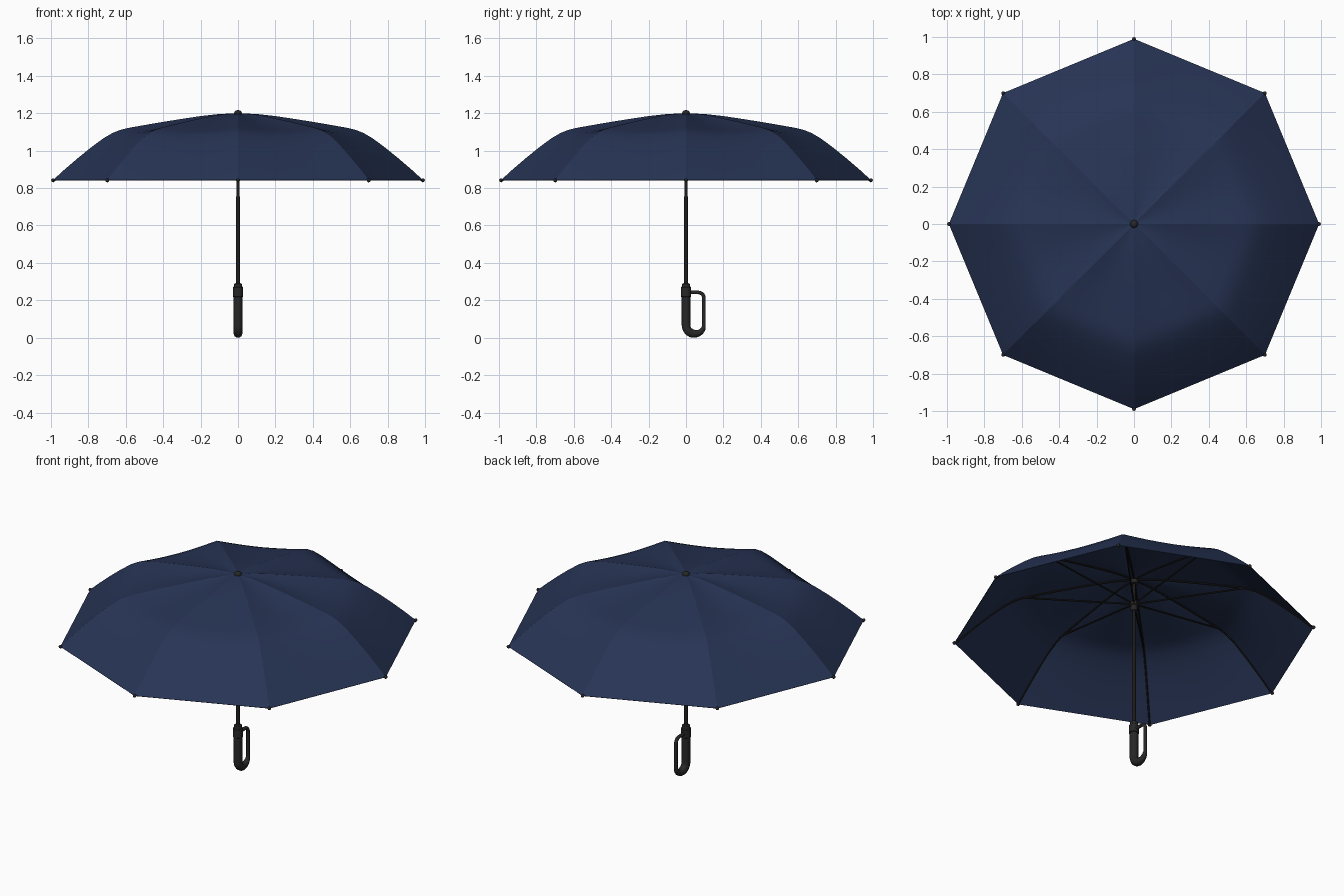
import bpy, bmesh, math
from mathutils import Vector

cube = bpy.data.objects.get("Cube")
if cube:
    bpy.data.objects.remove(cube, do_unlink=True)


def material(name, color):
    m = bpy.data.materials.new(name)
    m.use_nodes = True
    m.diffuse_color = (*color, 1)
    bsdf = m.node_tree.nodes["Principled BSDF"]
    bsdf.inputs["Base Color"].default_value = (*color, 1)
    bsdf.inputs["Roughness"].default_value = 0.7
    return m


NAVY = material("navy fabric", (0.02, 0.034, 0.09))
BLACK = material("black plastic", (0.02, 0.02, 0.02))
METAL = material("dark metal", (0.011, 0.011, 0.011))


def add_mesh(name, bm, mat):
    mesh = bpy.data.meshes.new(name)
    bmesh.ops.recalc_face_normals(bm, faces=bm.faces)
    bm.to_mesh(mesh)
    bm.free()
    mesh.materials.append(mat)
    ob = bpy.data.objects.new(name, mesh)
    bpy.context.collection.objects.link(ob)
    return ob


def smooth(ob, angle=40):
    bpy.ops.object.select_all(action="DESELECT")
    ob.select_set(True)
    bpy.context.view_layer.objects.active = ob
    bpy.ops.object.shade_smooth_by_angle(angle=math.radians(angle))


def lathe(name, profile, mat, steps=24):
    """Turn a (radius, z) profile round the z axis."""
    bm = bmesh.new()
    rings = []
    for r, z in profile:
        rings.append([bm.verts.new((r * math.cos(a), r * math.sin(a), z))
                      for a in (math.tau * i / steps for i in range(steps))])
    for low, high in zip(rings, rings[1:]):
        for i in range(steps):
            j = (i + 1) % steps
            bm.faces.new((low[i], low[j], high[j], high[i]))
    bm.faces.new(rings[0])
    bm.faces.new(rings[-1])
    ob = add_mesh(name, bm, mat)
    smooth(ob)
    return ob


def tube(name, points, radii, mat, sides=8):
    """Sweep a round section along a path."""
    curve = bpy.data.curves.new(name, "CURVE")
    curve.dimensions = "3D"
    curve.bevel_depth = 1
    curve.bevel_resolution = max(0, sides // 4 - 1)
    curve.use_fill_caps = True
    spline = curve.splines.new("POLY")
    spline.points.add(len(points) - 1)
    for p, co, r in zip(spline.points, points, radii):
        p.co = (*co, 1)
        p.radius = r
    temp = bpy.data.objects.new(name, curve)
    bpy.context.collection.objects.link(temp)
    graph = bpy.context.evaluated_depsgraph_get()
    mesh = bpy.data.meshes.new_from_object(temp.evaluated_get(graph))
    bpy.data.objects.remove(temp, do_unlink=True)
    mesh.materials.clear()
    mesh.materials.append(mat)
    ob = bpy.data.objects.new(name, mesh)
    bpy.context.collection.objects.link(ob)
    smooth(ob, 50)
    return ob


# Canopy: eight panels stretched between bent ribs
RIB = [(0.012, 1.2), (0.1, 1.196), (0.2, 1.185), (0.3, 1.17), (0.4, 1.154),
       (0.5, 1.137), (0.59, 1.121), (0.63, 1.111), (0.67, 1.095), (0.72, 1.066),
       (0.79, 1.014), (0.86, 0.957), (0.93, 0.897), (0.99, 0.842)]
PANELS, DIV = 8, 8
bm = bmesh.new()
rows = []
for r, z in RIB:
    row = []
    sag = 0.016 * math.sin(math.pi * r / 0.99)
    for k in range(PANELS):
        a, b = math.tau * k / PANELS, math.tau * (k + 1) / PANELS
        start = Vector((r * math.cos(a), r * math.sin(a), z))
        end = Vector((r * math.cos(b), r * math.sin(b), z))
        for i in range(DIV):
            co = start.lerp(end, i / DIV)
            co.z -= sag * math.sin(math.pi * i / DIV)
            row.append(bm.verts.new(co))
    rows.append(row)
count = PANELS * DIV
for inner, outer in zip(rows, rows[1:]):
    for i in range(count):
        j = (i + 1) % count
        bm.faces.new((inner[i], outer[i], outer[j], inner[j])).smooth = True
    for i in range(0, count, DIV):
        bm.edges.get((inner[i], outer[i])).smooth = False
for e in bm.edges:
    if e.is_boundary:
        e.smooth = False
canopy = add_mesh("canopy", bm, NAVY)
if canopy.data.polygons[0].normal.z < 0:
    canopy.data.flip_normals()
shell = canopy.modifiers.new("cloth thickness", "SOLIDIFY")
shell.thickness = 0.003
shell.offset = -1

# Ribs, stretchers and tips
for k in range(PANELS):
    a = math.tau * k / PANELS

    def at(r, z):
        return (r * math.cos(a), r * math.sin(a), z)

    tube(f"rib_{k + 1}", [at(r, z - 0.009) for r, z in RIB],
         [0.005] * len(RIB), METAL)
    tube(f"stretcher_{k + 1}", [at(0.015, 1.04), at(0.6, 1.108)],
         [0.005] * 2, METAL)
    tip = bmesh.new()
    bmesh.ops.create_uvsphere(tip, u_segments=12, v_segments=8, radius=0.01)
    bmesh.ops.translate(tip, verts=tip.verts, vec=at(0.989, 0.842))
    smooth(add_mesh(f"rib_tip_{k + 1}", tip, BLACK))

# Shaft, runner and crown
lathe("shaft", [(0.012, 0.26), (0.012, 0.33), (0.0105, 0.335), (0.0105, 0.75),
                (0.009, 0.755), (0.009, 1.2)], METAL)
lathe("runner", [(0.014, 0.995), (0.018, 1.0), (0.018, 1.025), (0.024, 1.03),
                 (0.024, 1.05), (0.014, 1.055)], BLACK)
lathe("crown_notch", [(0.022, 1.165), (0.022, 1.188)], BLACK)
lathe("top_cap", [(0.021, 1.194), (0.021, 1.203), (0.018, 1.21),
                  (0.011, 1.215), (0.003, 1.217)], BLACK)

# Handle: thick grip that curls into a thin gate
lathe("handle_collar", [(0.02, 0.215), (0.028, 0.22), (0.028, 0.268),
                        (0.023, 0.272), (0.021, 0.288), (0.012, 0.292)], BLACK)
path, radii = [(0, 0, 0.25), (0, 0, 0.15)], [0.024, 0.024]
for i in range(15):
    t = i / 14
    a = math.pi * (1 + t)
    path.append((0, 0.048 + 0.048 * math.cos(a), 0.066 + 0.045 * math.sin(a)))
    radii.append(0.024 - 0.014 * max(0, t - 0.4) / 0.6)
for i in range(9):
    a = math.pi / 2 * i / 8
    path.append((0, 0.066 + 0.03 * math.cos(a), 0.212 + 0.03 * math.sin(a)))
    radii.append(0.01)
path.append((0, 0.015, 0.242))
radii.append(0.01)
tube("handle_loop", path, radii, BLACK, 16)
